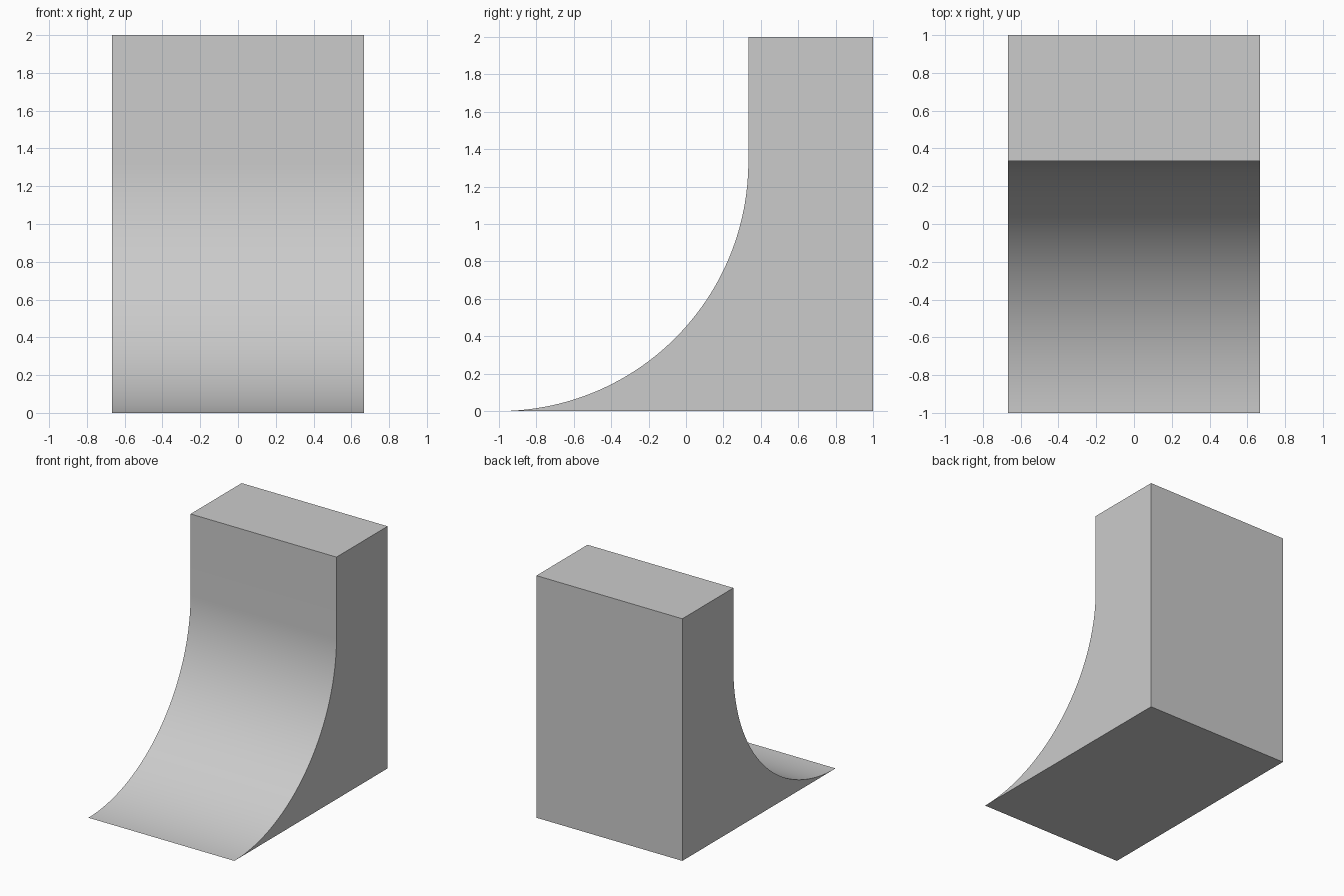
import bpy
import bmesh
from math import sin, cos, pi, radians

if "Cube" in bpy.data.objects:
    bpy.data.objects.remove(bpy.data.objects["Cube"])

WIDTH = 4 / 3
RADIUS = 4 / 3
STEPS = 64

# Side profile (y, z): quarter-circle sweep, then the upright block behind it
profile = []
for i in range(STEPS + 1):
    a = pi / 2 * i / STEPS
    profile.append((-1 + RADIUS * sin(a), RADIUS * (1 - cos(a))))
profile += [(-1 + RADIUS, 2), (1, 2), (1, 0)]

# Extrude the profile across the width
bm = bmesh.new()
side = bm.faces.new([bm.verts.new((-WIDTH / 2, y, z)) for y, z in profile])
extruded = bmesh.ops.extrude_face_region(bm, geom=[side], use_keep_orig=True)
moved = [v for v in extruded["geom"] if isinstance(v, bmesh.types.BMVert)]
bmesh.ops.translate(bm, verts=moved, vec=(WIDTH, 0, 0))
bmesh.ops.recalc_face_normals(bm, faces=bm.faces)

mesh = bpy.data.meshes.new("quarter_pipe_ramp")
bm.to_mesh(mesh)
bm.free()
ramp = bpy.data.objects.new("quarter_pipe_ramp", mesh)
bpy.context.collection.objects.link(ramp)

# Smooth the curved sweep, keep the block edges crisp
bpy.context.view_layer.objects.active = ramp
ramp.select_set(True)
bpy.ops.object.shade_smooth_by_angle(angle=radians(30))
